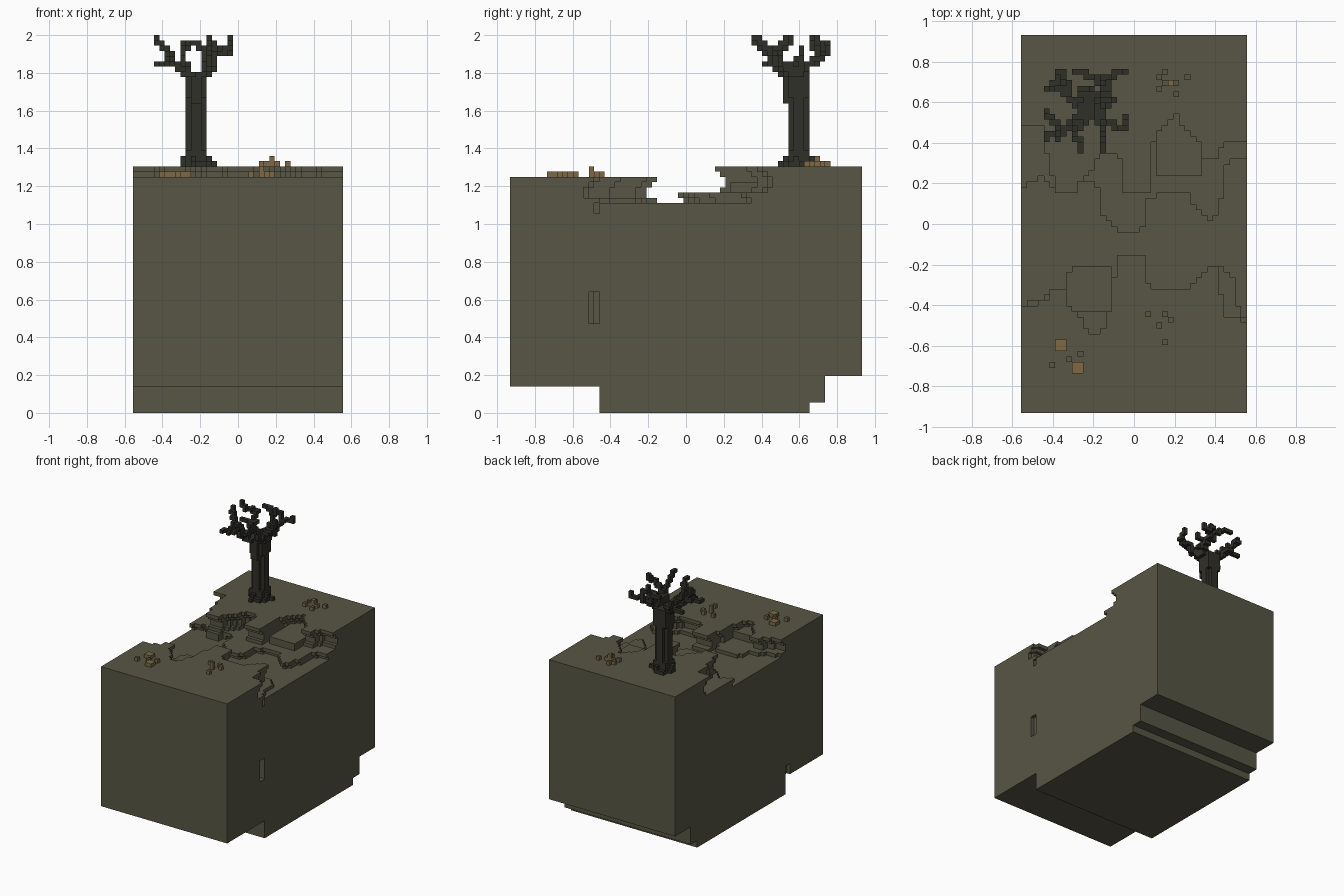
import bpy, bmesh
from mathutils import Vector

if "Cube" in bpy.data.objects:
    bpy.data.objects.remove(bpy.data.objects["Cube"])

V = 1 / 36                       # voxel edge
NX, NY = 40, 67


def mat(name, c):
    m = bpy.data.materials.new(name)
    m.diffuse_color = (*c, 1)
    m.use_nodes = True
    m.node_tree.nodes["Principled BSDF"].inputs["Base Color"].default_value = m.diffuse_color
    return m


EARTH = mat("olive earth", (0.095, 0.093, 0.058))
BARK = mat("dark bark", (0.030, 0.029, 0.022))
TAN = mat("dry tan", (0.205, 0.141, 0.061))

DIRS = {
    (1, 0, 0): ((1, 0, 0), (1, 1, 0), (1, 1, 1), (1, 0, 1)),
    (-1, 0, 0): ((0, 0, 0), (0, 0, 1), (0, 1, 1), (0, 1, 0)),
    (0, 1, 0): ((0, 1, 0), (0, 1, 1), (1, 1, 1), (1, 1, 0)),
    (0, -1, 0): ((0, 0, 0), (1, 0, 0), (1, 0, 1), (0, 0, 1)),
    (0, 0, 1): ((0, 0, 1), (1, 0, 1), (1, 1, 1), (0, 1, 1)),
    (0, 0, -1): ((0, 0, 0), (0, 1, 0), (1, 1, 0), (1, 0, 0)),
}


def voxel_object(name, cells, mats, top_rule=None):
    """Skin of a set of voxel cells, with flat areas merged."""
    bm = bmesh.new()
    verts = {}

    def vert(p):
        if p not in verts:
            verts[p] = bm.verts.new((p[0] * V - NX * V / 2, p[1] * V - NY * V / 2, p[2] * V))
        return verts[p]

    for (i, j, k) in cells:
        for d, quad in DIRS.items():
            if (i + d[0], j + d[1], k + d[2]) in cells:
                continue
            f = bm.faces.new([vert((i + a, j + b, k + c)) for a, b, c in quad])
            if top_rule and d[2] == 1 and top_rule(i, j):
                f.material_index = 1
    bmesh.ops.dissolve_limit(bm, angle_limit=0.02, verts=bm.verts[:], edges=bm.edges[:],
                             delimit={'MATERIAL'})
    me = bpy.data.meshes.new(name)
    bm.to_mesh(me)
    bm.free()
    for m in mats:
        me.materials.append(m)
    ob = bpy.data.objects.new(name, me)
    bpy.context.collection.objects.link(ob)
    return ob


def curve(pts):
    """Piecewise linear bank line sampled per voxel column."""
    out = []
    for i in range(NX):
        x = (i + 0.5) * V - NX * V / 2
        for (x0, y0), (x1, y1) in zip(pts, pts[1:]):
            if x0 <= x <= x1:
                out.append(y0 + (y1 - y0) * (x - x0) / (x1 - x0))
                break
    return out


# Bank lines of the dry river bed (x, y)
front_lip = curve([(-.56, -.40), (-.42, -.38), (-.41, -.33), (-.33, -.32), (-.32, -.40), (-.27, -.43),
                   (-.24, -.51), (-.20, -.54), (-.15, -.51), (-.12, -.43), (-.10, -.30), (-.09, -.21),
                   (-.07, -.16), (.05, -.16), (.055, -.26), (.08, -.33), (.24, -.33), (.31, -.26),
                   (.36, -.21), (.42, -.21), (.44, -.45), (.56, -.48)])
front_shelf = curve([(-.56, -.40), (-.34, -.32), (-.33, -.27), (-.30, -.21), (-.12, -.21), (-.08, -.40),
                     (.41, -.40), (.42, -.21), (.50, -.28), (.505, -.33), (.52, -.46), (.56, -.47)])
back_lip = curve([(-.56, .50), (-.45, .50), (-.43, .33), (-.40, .24), (-.38, .14), (-.30, .14), (-.28, .20),
                  (-.20, .26), (-.17, .34), (-.07, .34), (-.06, .16), (.08, .16), (.085, .30), (.10, .42),
                  (.16, .50), (.20, .54), (.25, .48), (.32, .40), (.33, .33), (.40, .33), (.45, .39), (.56, .42)])
back_terrace = curve([(-.56, .18), (-.45, .24), (-.38, .14), (-.30, .20), (-.20, .22), (-.17, .18),
                      (-.16, .05), (-.10, .0), (-.08, -.04), (.02, -.04), (.055, .0), (.06, .12),
                      (.15, .15), (.27, .15), (.30, .08), (.36, .02), (.40, .03), (.43, .10),
                      (.435, .25), (.47, .32), (.56, .33)])
FRONT_CUT = {44: 0, 43: 1, 42: 2, 41: 2}               # undercut per layer
BACK_CUT = {46: 0, 45: 1, 44: 2, 43: 2, 42: 1}


def solid(i, j, k):
    x, y = (i + .5) * V - NX * V / 2, (j + .5) * V - NY * V / 2
    # stepped underside
    if k < 5 and j < 17 or k < 2 and j >= 57 or k < 7 and j >= 60:
        return False
    # small recesses in the side walls
    if 17 <= k < 23 and (j == 15 and i == 39 or j == 16 and i >= 38):
        return False
    if i == 39 and j == 16 and k in (38, 39) or i == 0 and j in (15, 16) and 5 <= k < 8:
        return False
    if k < 40:
        return True
    f, s, u, t = front_lip[i], front_shelf[i], back_lip[i], back_terrace[i]
    if k == 40:
        return y < max(f, s) or y > min(t + V, u)
    if k == 41 and y > min(t, u):
        return True
    if k in FRONT_CUT and y < f - FRONT_CUT[k] * V:
        return True
    if k in (41, 42) and -.30 < x < -.09 and y < -.43:
        return True
    if k in (42, 43) and .10 < x < .33 and y > .24:
        return True
    return k in BACK_CUT and y > u + BACK_CUT[k] * V


voxel_object("ground_block", {(i, j, k) for i in range(NX) for j in range(NY) for k in range(47)
                              if solid(i, j, k)}, [EARTH])


def cell(x, y, z):
    return (int((x + NX * V / 2) / V), int((y + NY * V / 2) / V), min(71, int(z / V)))


# Tree trunk with bark ridges and roots
tree = set()
for k in range(47, 65):
    for i in range(10, 14):
        for j in range(53, 57):
            corner = i in (10, 13) and j in (53, 56)
            if not corner or (i + j + k // 5) % 3 == 0:
                tree.add((i, j, k))
    if k >= 59:
        tree |= {(11, 52, k), (12, 52, k)}
for i, j, h in [(9, 54, 2), (9, 55, 1), (14, 54, 2), (14, 55, 1), (15, 55, 1), (11, 52, 2), (12, 52, 1),
                (11, 51, 1), (12, 57, 2), (11, 57, 1), (13, 52, 1), (10, 57, 1), (14, 53, 1)]:
    tree |= {(i, j, 47 + n) for n in range(h)}

# Branches as voxel lines
BRANCHES = [
    [(-.22, .58, 1.76), (-.30, .62, 1.82), (-.36, .67, 1.85), (-.43, .67, 1.85)],
    [(-.36, .67, 1.85), (-.36, .75, 1.90), (-.39, .68, 1.93), (-.43, .67, 1.98)],
    [(-.22, .56, 1.76), (-.30, .50, 1.82), (-.38, .45, 1.86), (-.43, .43, 1.86)],
    [(-.38, .45, 1.86), (-.39, .50, 1.93), (-.43, .55, 1.98)],
    [(-.20, .58, 1.76), (-.16, .50, 1.87), (-.15, .42, 1.93), (-.15, .36, 1.99)],
    [(-.16, .50, 1.87), (-.06, .47, 1.92), (-.04, .53, 1.99)],
    [(-.20, .58, 1.78), (-.14, .66, 1.85), (-.12, .73, 1.90), (-.04, .75, 1.92)],
    [(-.14, .66, 1.85), (-.20, .72, 1.94), (-.29, .75, 1.97)],
    [(-.18, .58, 1.80), (-.16, .60, 1.88), (-.09, .61, 1.92)],
    [(-.30, .50, 1.82), (-.28, .42, 1.92), (-.27, .37, 1.96)],
    [(-.12, .73, 1.90), (-.15, .70, 1.99)],
]
for path in BRANCHES:
    for n, (a, b) in enumerate(zip(path, path[1:])):
        a, b = Vector(a), Vector(b)
        last = None
        for s in range(25):
            c = cell(*a.lerp(b, s / 24))
            if last and sum(abs(p - q) for p, q in zip(c, last)) > 1:
                tree.add((c[0], last[1], last[2]))    # keep faces touching
                tree.add((c[0], c[1], last[2]))
            tree.add(c)
            if n == 0 and c[2] < 67:                  # thicker at the fork
                tree |= {(c[0] + 1, c[1], c[2]), (c[0], c[1] - 1, c[2])}
            last = c
voxel_object("bare_tree", tree, [BARK])


# Dry plants: square mushrooms and single stalks, stalk tops in earth colour
def plants(name, base, stalks, squares=(), tan_top=()):
    cells, keep = set(), set()
    for x, y, h in stalks:
        i, j, _ = cell(x, y, 0)
        cells |= {(i, j, base + n) for n in range(h)}
        if (x, y) in tan_top:
            keep.add((i, j))
    for x, y in squares:
        i, j, _ = cell(x, y, 0)
        for a in (0, 1):
            for b in (0, 1):
                cells.add((i + a, j + b, base))
                keep.add((i + a, j + b))
    voxel_object(name, cells, [TAN, EARTH], lambda i, j: (i, j) not in keep)


plants("front_left_plants", 45, [(-.40, -.69, 1), (-.32, -.66, 1), (-.265, -.635, 1)],
       [(-.375, -.605), (-.29, -.72)])
plants("front_right_plants", 45, [(.07, -.44, 1), (.15, -.44, 1), (.18, -.47, 1), (.12, -.495, 2),
                                  (.15, -.58, 1)])
plants("back_plants", 47, [(.12, .73, 1), (.15, .75, 1), (.12, .67, 1), (.205, .645, 1), (.26, .73, 1),
                           (.18, .70, 2), (.15, .70, 1), (.205, .70, 1)], tan_top=[(.18, .70)])
